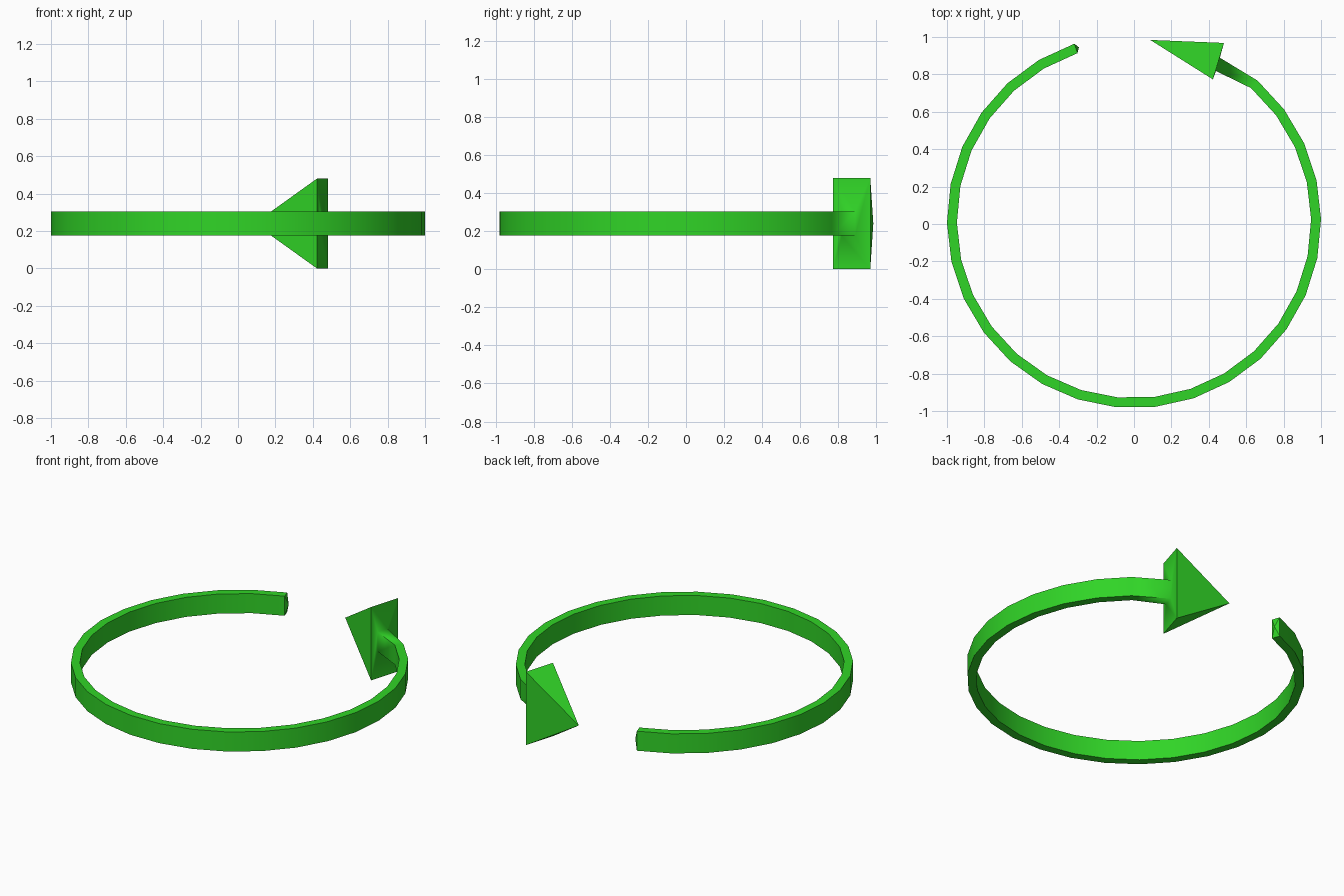
import bpy, bmesh
from math import sin, cos, radians
from mathutils import Vector

if "Cube" in bpy.data.objects:
    bpy.data.objects.remove(bpy.data.objects["Cube"])

CY, ZM, HH = 0.016, 0.24, 0.064      # ring centre y, mid height, half band height
R_OUT, R_IN = 1.0, 0.947

bm = bmesh.new()

def section(inner, outer, half):
    """Rectangular loop: inner/outer bottom, outer/inner top."""
    pts = ((inner, -half), (outer, -half), (outer, half), (inner, half))
    return [bm.verts.new((p[0], p[1], ZM + h)) for p, h in pts]

def on_ring(r, deg):
    a = radians(deg)
    return (r * cos(a), CY + r * sin(a))

def bridge(a, b):
    for i in range(4):
        j = (i + 1) % 4
        bm.faces.new((a[i], a[j], b[j], b[i]))

def cap(loop, apex):
    v = bm.verts.new(apex)
    for i in range(4):
        bm.faces.new((loop[i], loop[(i + 1) % 4], v))

# Band: 12 degree steps from the tail round to the arrowhead
tail = 108.6
loops = [section(on_ring(R_IN, tail + 12 * k), on_ring(R_OUT, tail + 12 * k), HH)
         for k in range(26)]
# Neck where the band meets the head, then the wide base of the head
neck = section((0.438, 0.818), (0.459, 0.889), HH)
base = section((0.422, 0.773), (0.481, 0.968), 0.24)
loops += [neck, base]
for a, b in zip(loops, loops[1:]):
    bridge(a, b)

# Slightly pointed tail end and the arrow tip
tx, ty = on_ring(0.974, tail - 1)
cap(loops[0], (tx, ty, ZM))
cap(base, (0.087, 0.984, ZM))
bmesh.ops.recalc_face_normals(bm, faces=bm.faces)

# Smooth along the band, crisp corners; the neck blends into the head's base
for f in bm.faces:
    f.smooth = True
for e in bm.edges:
    if len(e.link_faces) == 2 and e.calc_face_angle(0) > radians(30):
        e.smooth = e.verts[0] in neck and e.verts[1] in neck

mesh = bpy.data.meshes.new("circular_arrow")
bm.to_mesh(mesh)
bm.free()
arrow = bpy.data.objects.new("circular_arrow", mesh)
bpy.context.collection.objects.link(arrow)

green = bpy.data.materials.new("green")
green.diffuse_color = (0.03, 0.66, 0.02, 1)
green.use_nodes = True
green.node_tree.nodes["Principled BSDF"].inputs["Base Color"].default_value = green.diffuse_color
mesh.materials.append(green)
